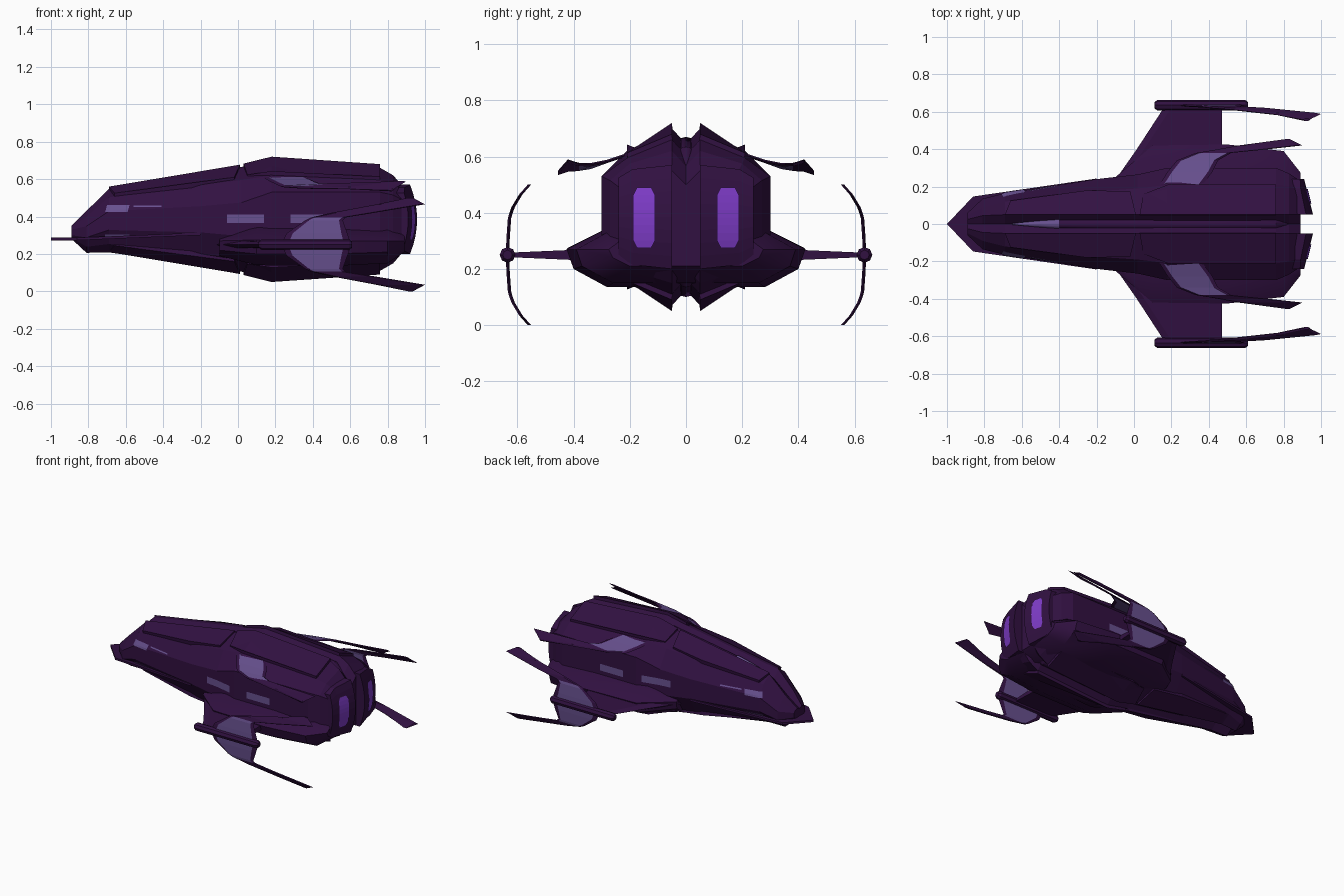
import bpy, bmesh, math
from mathutils import Vector
from mathutils.bvhtree import BVHTree

if "Cube" in bpy.data.objects:
    bpy.data.objects.remove(bpy.data.objects["Cube"])

ZC = 0.385          # height of the hull's symmetry plane


def material(name, rgb):
    m = bpy.data.materials.new(name)
    m.diffuse_color = (*rgb, 1)
    m.use_nodes = True
    m.node_tree.nodes["Principled BSDF"].inputs["Base Color"].default_value = m.diffuse_color
    return m


DARK = material("dark_purple_hull", (0.031, 0.0055, 0.053))
LIGHT = material("light_violet_panel", (0.135, 0.08, 0.27))
GLOW = material("engine_violet", (0.21, 0.045, 0.58))


def finish(name, bm, mats, mirror="", z=0.0, recalc=True):
    """Turn a bmesh into an object, mirrored over the given axes."""
    if recalc:
        bmesh.ops.recalc_face_normals(bm, faces=bm.faces)
    me = bpy.data.meshes.new(name)
    bm.to_mesh(me)
    bm.free()
    for m in mats:
        me.materials.append(m)
    ob = bpy.data.objects.new(name, me)
    bpy.context.collection.objects.link(ob)
    ob.location.z = z
    if mirror:
        mod = ob.modifiers.new("mirror", 'MIRROR')
        mod.use_axis = ("X" in mirror, "Y" in mirror, "Z" in mirror)
        mod.use_mirror_merge = False
    return ob


def loft(rings):
    """Closed skin through rings of equal point count, capped at the ends."""
    bm = bmesh.new()
    vs = [[bm.verts.new(p) for p in r] for r in rings]
    n = len(vs[0])
    for a, b in zip(vs, vs[1:]):
        for i in range(n):
            j = (i + 1) % n
            bm.faces.new((a[i], a[j], b[j], b[i]))
    bm.faces.new(vs[0])
    bm.faces.new(vs[-1])
    return bm


def slab(pts, offset):
    """Prism from a polygon and an offset vector."""
    return loft([pts, [tuple(Vector(p) + Vector(offset)) for p in pts]])


def tube(stations, sides=12):
    """Round body along x from (x, y, z, radius)."""
    return loft([[(x, y + r * math.cos(2 * math.pi * k / sides),
                   z + r * math.sin(2 * math.pi * k / sides)) for k in range(sides)]
                 for x, y, z, r in stations])


def smooth(ob, deg):
    bpy.ops.object.select_all(action='DESELECT')
    ob.select_set(True)
    bpy.context.view_layer.objects.active = ob
    bpy.ops.object.shade_smooth_by_angle(angle=math.radians(deg))


# Main hull: x, centre z, ridge height, edge (y, h), side (y, h)
def hull_ring(x, zc, hr, ye, he, ys, hs):
    q = [(0, hr - min(0.055, hr * 0.3)), (min(0.05, ye * 0.5), hr), (ye, he), (ys, hs)]
    right = q + [(y, -h) for y, h in reversed(q)]
    left = [(-y, h) for y, h in reversed(right)][1:-1]
    return [(x, y, zc + h) for y, h in right + left]


hull_bm = loft([hull_ring(*s) for s in (
    (-0.89, 0.315, 0.035, 0.05, 0.028, 0.06, 0.015),
    (-0.81, 0.318, 0.112, 0.09, 0.08, 0.135, 0.03),
    (-0.69, 0.378, 0.17, 0.12, 0.125, 0.165, 0.05),
    (-0.20, 0.385, 0.245, 0.175, 0.185, 0.24, 0.07),
    (0.02, 0.385, 0.28, 0.19, 0.21, 0.265, 0.09),
    (0.18, 0.385, 0.315, 0.21, 0.235, 0.30, 0.145),
    (0.76, 0.385, 0.275, 0.21, 0.21, 0.30, 0.145),
    (0.83, 0.385, 0.235, 0.20, 0.19, 0.27, 0.13),
    (0.89, 0.385, 0.165, 0.18, 0.15, 0.23, 0.10))])
bmesh.ops.recalc_face_normals(hull_bm, faces=hull_bm.faces)
hull_tree = BVHTree.FromBMesh(hull_bm)
finish("main_hull", hull_bm, [DARK])

# Raised armour plates, repeated left/right and above/below
finish("front_armour", slab([(-0.69, 0.05, 0.175), (0.01, 0.05, 0.292), (-0.02, 0.175, 0.225),
                             (-0.25, 0.18, 0.195), (-0.66, 0.125, 0.14)], (0, -0.005, -0.03)),
       [DARK], "YZ", ZC)
finish("rear_armour", slab([(0.03, 0.05, 0.298), (0.18, 0.05, 0.335), (0.76, 0.05, 0.295),
                            (0.76, 0.21, 0.228), (0.18, 0.21, 0.258), (0.05, 0.16, 0.238)],
                           (0, -0.003, -0.035)), [DARK], "YZ", ZC)

# Flat pointed nose blade
finish("nose_blade", slab([(-1, 0, 0.273), (-0.86, 0.147, 0.273), (-0.2, 0.243, 0.30),
                           (-0.2, -0.243, 0.30), (-0.86, -0.147, 0.273)], (0, 0, 0.014)), [DARK])

# Spine in the groove and small canopy at its front
smooth(finish("spine", tube([(-0.42, 0, 0.165, 0.024), (-0.2, 0, 0.195, 0.03), (0.18, 0, 0.25, 0.035),
                             (0.76, 0, 0.215, 0.035), (0.84, 0, 0.15, 0.02)]),
              [DARK], "Z", ZC), 40)
smooth(finish("canopy", tube([(-0.65, 0, 0.52, 0.004), (-0.5, 0, 0.545, 0.018),
                              (-0.40, 0, 0.556, 0.028)]), [LIGHT]), 40)

# Lower side pods
pod = loft([[(x, 0, zt)] + [(x, y, z) for y, z in pts] + [(x, 0, zb)] for x, zt, zb, pts in (
    (-0.10, 0.30, 0.19, ((0.20, 0.30), (0.25, 0.27), (0.245, 0.22), (0.20, 0.19))),
    (0.10, 0.34, 0.14, ((0.29, 0.34), (0.42, 0.275), (0.40, 0.20), (0.28, 0.14))),
    (0.50, 0.34, 0.135, ((0.29, 0.34), (0.425, 0.27), (0.40, 0.20), (0.28, 0.135))),
    (0.80, 0.34, 0.15, ((0.28, 0.33), (0.39, 0.27), (0.37, 0.21), (0.26, 0.15))),
    (0.89, 0.32, 0.21, ((0.22, 0.31), (0.275, 0.27), (0.26, 0.24), (0.20, 0.21))))])
smooth(finish("side_pod", pod, [DARK], "Y"), 35)

# Wings and wing-tip rods
wing = [[(xl, y, 0.25), (xl + 0.04, y, 0.25 + t), (0.47, y, 0.25 + t),
         (0.47, y, 0.25 - t), (xl + 0.04, y, 0.25 - t)]
        for y, xl, t in ((0.20, -0.125, 0.022), (0.40, 0.015, 0.018), (0.63, 0.165, 0.008))]
finish("wing", loft(wing), [DARK], "Y")
finish("wing_tip_rod", tube([(0.11, 0.635, 0.25, 0.017), (0.125, 0.635, 0.25, 0.028),
                             (0.595, 0.635, 0.25, 0.028), (0.61, 0.635, 0.25, 0.017)], 8),
       [DARK], "Y")


def blade(name, rows, normal, panel_rows, mirror, z):
    """Thin blade from edge pairs; the middle of its root rows is a light panel."""
    n = Vector(normal)
    rings = []
    for a, b in rows:
        a, b = Vector(a), Vector(b)
        p, q = a.lerp(b, 0.1), a.lerp(b, 0.9)
        rings.append([a, p + n, q + n, b, q - n, p - n])
    bm = loft(rings)
    bm.faces.ensure_lookup_table()
    for r in range(panel_rows):
        for k in (1, 4):
            bm.faces[r * 6 + k].material_index = 1
    finish(name, bm, [DARK, LIGHT], mirror, z)


# Curved swept blades above and below each rod
blade("wing_blade", [((x0, y, v), (x1, y, v)) for v, y, x0, x1 in (
    (0.0, 0.635, 0.23, 0.605), (0.06, 0.633, 0.26, 0.585), (0.13, 0.628, 0.36, 0.56),
    (0.145, 0.624, 0.39, 0.575), (0.17, 0.615, 0.50, 0.73),
    (0.215, 0.588, 0.74, 1.0), (0.25, 0.557, 0.91, 0.935))],
    (0, 0.006, 0), 3, "YZ", 0.25)

# Shoulder fins
blade("shoulder_fin", [((x0, y, z0), (x1, y, z1)) for y, x0, x1, z0, z1 in (
    (0.20, 0.13, 0.36, 0.61, 0.61), (0.28, 0.18, 0.42, 0.583, 0.583),
    (0.34, 0.23, 0.45, 0.56, 0.572), (0.38, 0.33, 0.52, 0.553, 0.574),
    (0.40, 0.45, 0.72, 0.55, 0.58), (0.42, 0.56, 0.90, 0.548, 0.588),
    (0.455, 0.82, 0.83, 0.54, 0.545))],
    (0, 0, 0.006), 3, "Y", 0)

# Engine nozzles: curved frame with a glowing plate on its rear face
def bulge(y, z):
    return 0.955 - 0.25 * (y - 0.06) - 1.1 * (z - ZC) ** 2


frame = []
for y, h in ((0.05, 0.185), (0.19, 0.17), (0.24, 0.14)):
    zs = [ZC + h * k / 4 for k in range(-4, 5)]
    frame.append([(bulge(y, z), y, z) for z in zs] + [(0.84, y, ZC + h), (0.84, y, ZC - h)])
finish("engine_frame", loft(frame), [DARK], "Y")

glow = bmesh.new()
rows = []
for k in range(9):
    z = 0.275 + 0.215 * k / 8
    cut = 0.014 if k in (0, 8) else 0.0
    rows.append([glow.verts.new((bulge(y, z) + 0.006, y, z))
                 for y in (0.11 + cut, 0.15, 0.188 - cut)])
for a, b in zip(rows, rows[1:]):
    for i in range(2):
        glow.faces.new((a[i], a[i + 1], b[i + 1], b[i]))
finish("engine_glow", glow, [GLOW], "Y", 0, False)


def side_panel(name, x0, x1, z0, z1, skew=0.0, nx=6, nz=3):
    """Thin light plate laid on the hull side."""
    bm = bmesh.new()
    g = []
    for j in range(nz + 1):
        row = []
        for i in range(nx + 1):
            x = x0 + (x1 - x0) * i / nx + skew * j / nz
            z = z0 + (z1 - z0) * j / nz
            hit = hull_tree.ray_cast(Vector((x, -1, z)), Vector((0, 1, 0)))[0]
            row.append(bm.verts.new((x, hit.y - 0.005, z)))
        g.append(row)
    for a, b in zip(g, g[1:]):
        for i in range(nx):
            bm.faces.new((a[i], a[i + 1], b[i + 1], b[i]))
    finish(name, bm, [LIGHT], "Y", 0, False)


# Painted side panels
side_panel("nose_window", -0.71, -0.59, 0.425, 0.462, 0.01)
side_panel("nose_stripe", -0.56, -0.41, 0.452, 0.460)
side_panel("chin_panel", -0.71, -0.58, 0.293, 0.305)
side_panel("mid_side_panel", -0.06, 0.14, 0.365, 0.412)
side_panel("rear_side_panel", 0.28, 0.46, 0.365, 0.412)
